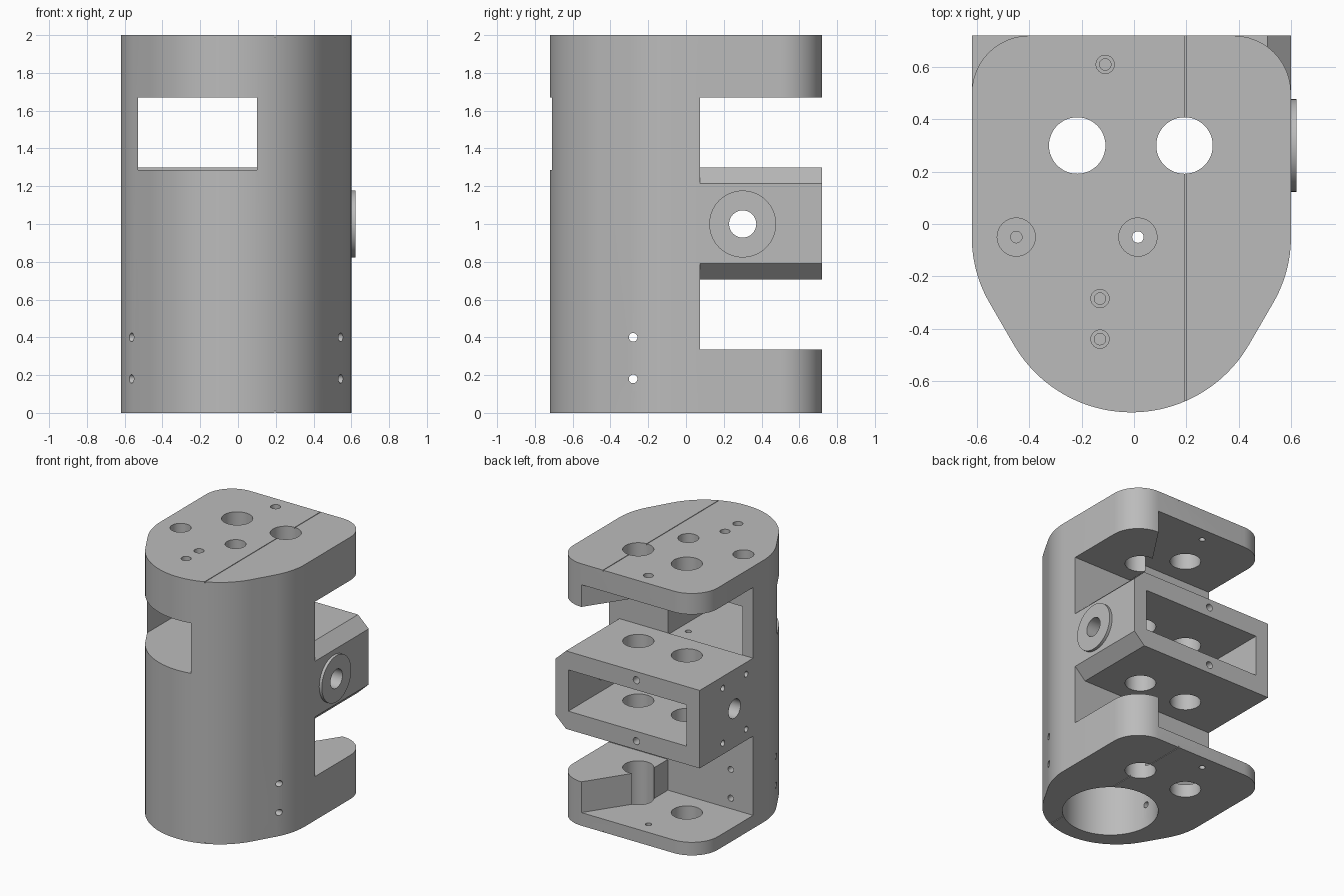
import bpy, bmesh
from math import sin, cos, radians
from mathutils import Matrix

cube = bpy.data.objects.get("Cube")
if cube:
    bpy.data.objects.remove(cube, do_unlink=True)

grey = bpy.data.materials.new("plain_grey")
grey.use_nodes = True
grey.diffuse_color = (0.5, 0.5, 0.5, 1)
grey.node_tree.nodes["Principled BSDF"].inputs["Base Color"].default_value = grey.diffuse_color


def make(name, bm):
    bmesh.ops.recalc_face_normals(bm, faces=bm.faces[:])
    mesh = bpy.data.meshes.new(name)
    bm.to_mesh(mesh)
    bm.free()
    mesh.materials.append(grey)
    ob = bpy.data.objects.new(name, mesh)
    bpy.context.collection.objects.link(ob)
    return ob


def prism(name, outline, low, high, plane="xy"):
    """Extrude an outline along z, or along y when it lies in xz."""
    bm = bmesh.new()
    if plane == "xy":
        pts, step = [(a, b, low) for a, b in outline], (0, 0, high - low)
    else:
        pts, step = [(a, low, b) for a, b in outline], (0, high - low, 0)
    face = bm.faces.new([bm.verts.new(p) for p in pts])
    new = bmesh.ops.extrude_face_region(bm, geom=[face])["geom"]
    bmesh.ops.translate(bm, vec=step, verts=[g for g in new if isinstance(g, bmesh.types.BMVert)])
    return make(name, bm)


def box(name, x0, x1, y0, y1, z0, z1):
    return prism(name, [(x0, y0), (x1, y0), (x1, y1), (x0, y1)], z0, z1)


def rod(name, axis, a, b, low, high, r, sides=48):
    """Cylinder along an axis; a and b are the other two coordinates in order."""
    mid = (low + high) / 2
    where, turn = {
        "x": ((mid, a, b), Matrix.Rotation(radians(90), 4, "Y")),
        "y": ((a, mid, b), Matrix.Rotation(radians(90), 4, "X")),
        "z": ((a, b, mid), Matrix.Identity(4)),
    }[axis]
    bm = bmesh.new()
    bmesh.ops.create_cone(bm, cap_ends=True, segments=sides, radius1=r, radius2=r,
                          depth=high - low, matrix=Matrix.Translation(where) @ turn)
    return make(name, bm)


def cut(target, cutter):
    cutter.hide_render = True
    mod = target.modifiers.new("cut", "BOOLEAN")
    mod.operation, mod.solver, mod.object = "DIFFERENCE", "EXACT", cutter
    bpy.ops.object.select_all(action="DESELECT")
    bpy.context.view_layer.objects.active = target
    target.select_set(True)
    bpy.ops.object.modifier_apply(modifier=mod.name)
    bpy.data.objects.remove(cutter, do_unlink=True)


def drill(target, *args):
    cut(target, rod("drill", *args))


def arc(cx, cy, r, start, end, n):
    return [(cx + r * cos(radians(start + (end - start) * i / n)),
             cy + r * sin(radians(start + (end - start) * i / n))) for i in range(n + 1)]


# Body: rounded nose in front, small rounded corners behind
MID = -0.01
half = arc(0, -0.2, 0.52, -90, -30, 20) + arc(0.11, -0.05, 0.5, -30, 0, 12) + arc(0.39, 0.5, 0.22, 0, 90, 12)
outline = [(MID + x, y) for x, y in half] + [(MID - x, y) for x, y in reversed(half[1:])]
body = prism("body", outline, 0, 2)

# Rear opening, with deeper recesses in both plates on one side
BACK = 0.075
cut(body, box("rear_notch", -1, 1, BACK, 1, 0.335, 1.67))
recess = [(-1, BACK), (0.1, BACK), (0.1, 0.3), (0.38, 0.72), (0.38, 1), (-1, 1)]
for low, high in ((0.1, 0.5), (1.5, 1.84)):
    cut(body, prism("recess", recess, low, high))

# Front window and the bore from below
cut(body, box("window", -0.53, 0.1, -1, 0.2, 1.287, 1.67))
drill(body, "z", MID, -0.27, -0.1, 1.16, 0.335, 64)

# Seam grooves on the two end faces
for z in (0, 2):
    cut(body, box("seam", 0.193, 0.198, -1, 1, z - 0.01, z + 0.01))

# Screw holes in the body
for z in (0.18, 0.4):
    drill(body, "x", -0.28, z, -1, 1, 0.023, 20)
    drill(body, "y", -0.43, z, 0, 0.2, 0.023, 20)
for x, depth in ((-0.45, 1.5), (0.015, 1.0)):
    drill(body, "z", x, -0.05, 1.8, 2.1, 0.073, 32)
    drill(body, "z", x, -0.05, depth, 1.9, 0.022, 20)
for x, y in ((-0.13, -0.285), (-0.13, -0.44), (-0.11, 0.61)):
    drill(body, "z", x, y, 1.93, 2.1, 0.035, 24)
    drill(body, "z", x, y, 1.6, 1.98, 0.022, 20)
drill(body, "z", -0.11, 0.61, -0.1, 0.2, 0.022, 20)

# Middle block: hollow box with two chamfered edges
profile = [(-0.62, 0.705), (0.51, 0.705), (0.6, 0.79), (0.6, 1.215), (0.51, 1.3), (-0.62, 1.3)]
block = prism("middle_block", profile, BACK, 0.72, "xz")
cut(block, box("pocket", -0.51, 0.49, 0.12, 1, 0.845, 1.16))
for y in (0.16, 0.44):
    for z in (0.79, 1.21):
        drill(block, "x", y, z, -0.7, -0.5, 0.022, 20)
for z in (0.77, 1.235):
    drill(block, "y", -0.085, z, 0.5, 0.8, 0.027, 20)

# Raised ring on the side of the block
ring = rod("side_ring", "x", 0.3, 1.0, 0.59, 0.622, 0.177, 64)
for part in (block, ring):
    drill(part, "x", 0.3, 1.0, -1, 1, 0.072)

# Pair of large holes running through every plate
for x in (-0.217, 0.193):
    for part in (body, block):
        drill(part, "z", x, 0.3, -0.5, 2.5, 0.108)

for part in (body, block, ring):
    bpy.ops.object.select_all(action="DESELECT")
    bpy.context.view_layer.objects.active = part
    part.select_set(True)
    bpy.ops.object.shade_smooth_by_angle(angle=radians(30))
